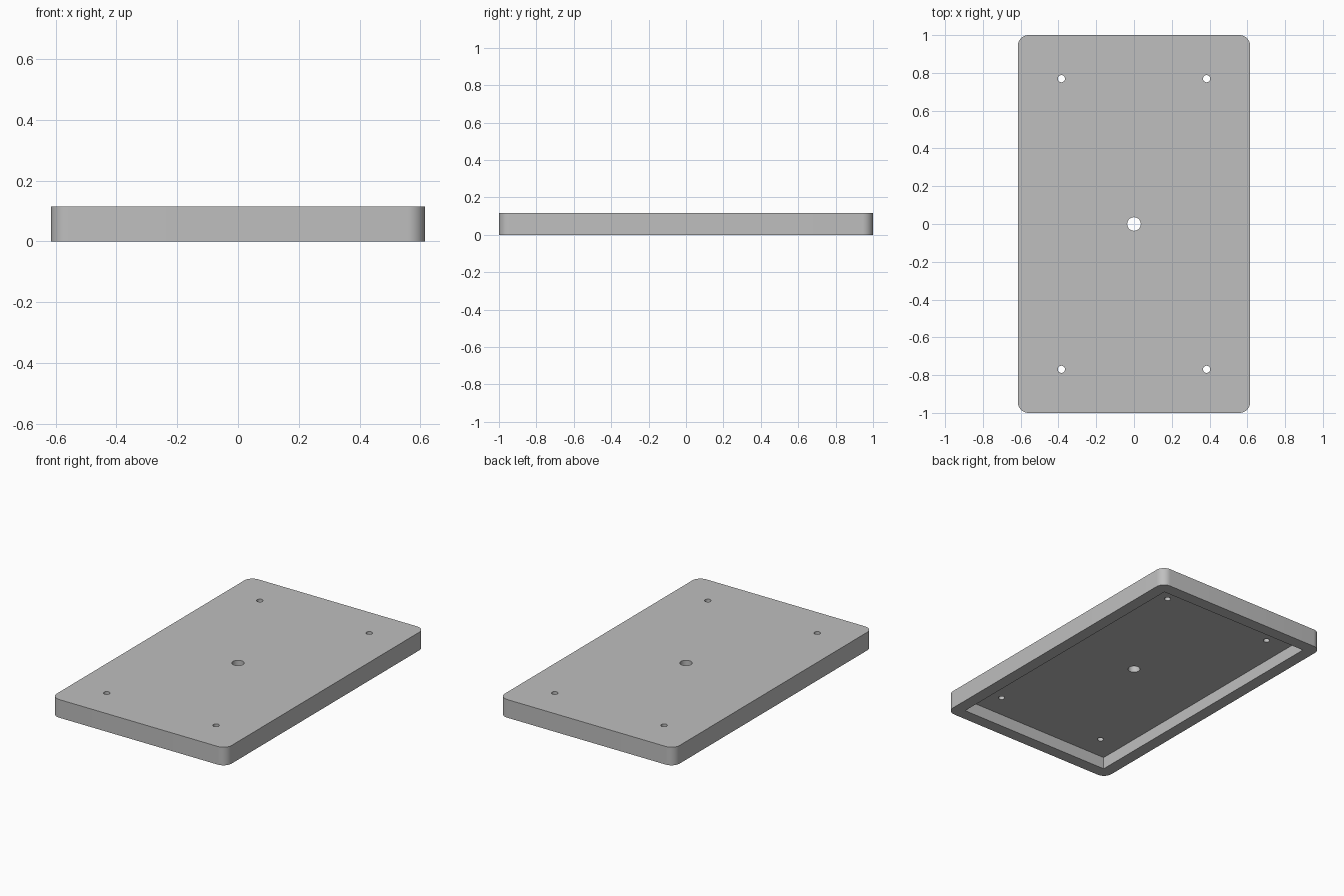
import bpy
import bmesh
import math

if "Cube" in bpy.data.objects:
    bpy.data.objects.remove(bpy.data.objects["Cube"], do_unlink=True)

# Main dimensions, worked out from a unit of 1/26
U = 1 / 26
WIDTH, LENGTH, HEIGHT = 32 * U, 52 * U, 3 * U
WALL, POCKET_DEPTH = 2 * U, 2 * U
CORNER_RADIUS = 1.5 * U

grey = bpy.data.materials.new("plain_grey")
grey.use_nodes = True
colour = (0.52, 0.52, 0.52, 1)
grey.diffuse_color = colour
grey.node_tree.nodes["Principled BSDF"].inputs["Base Color"].default_value = colour


def add_object(name, bm):
    mesh = bpy.data.meshes.new(name)
    bm.to_mesh(mesh)
    bm.free()
    mesh.materials.append(grey)
    obj = bpy.data.objects.new(name, mesh)
    bpy.context.collection.objects.link(obj)
    return obj


def box(name, x, y, z_low, z_high, radius=0):
    bm = bmesh.new()
    bmesh.ops.create_cube(bm, size=1)
    bmesh.ops.scale(bm, vec=(x, y, z_high - z_low), verts=bm.verts)
    bmesh.ops.translate(bm, vec=(0, 0, (z_low + z_high) / 2), verts=bm.verts)
    if radius:
        upright = [e for e in bm.edges
                   if abs(e.verts[0].co.z - e.verts[1].co.z) > 0.01]
        bmesh.ops.bevel(bm, geom=upright, offset=radius, segments=10,
                        profile=0.5, affect='EDGES')
    return add_object(name, bm)


def drill(name, x, y, radius):
    bm = bmesh.new()
    bmesh.ops.create_cone(bm, cap_ends=True, segments=32, radius1=radius,
                          radius2=radius, depth=4 * HEIGHT)
    bmesh.ops.translate(bm, vec=(x, y, 0), verts=bm.verts)
    return add_object(name, bm)


# Rounded cover plate
cover = box("cover_plate", WIDTH, LENGTH, 0, HEIGHT, CORNER_RADIUS)

# Square-cornered pocket underneath, four screw holes and a centre hole
cutters = [box("pocket_cutter", WIDTH - 2 * WALL, LENGTH - 2 * WALL,
               -HEIGHT, POCKET_DEPTH)]
cutters.append(drill("centre_hole_cutter", 0, 0, 0.036))
for sx in (-1, 1):
    for sy in (-1, 1):
        cutters.append(drill("screw_hole_cutter", sx * 10 * U, sy * 20 * U, 0.019))

bpy.context.view_layer.objects.active = cover
for cutter in cutters:
    cutter.hide_render = True
    cut = cover.modifiers.new(cutter.name, 'BOOLEAN')
    cut.operation = 'DIFFERENCE'
    cut.solver = 'EXACT'
    cut.object = cutter
    bpy.ops.object.modifier_apply(modifier=cut.name)
for cutter in cutters:
    bpy.data.objects.remove(cutter, do_unlink=True)

# Smooth round corners and holes, sharp rims
bpy.ops.object.select_all(action='DESELECT')
cover.select_set(True)
bpy.context.view_layer.objects.active = cover
bpy.ops.object.shade_smooth_by_angle(angle=math.radians(30))
